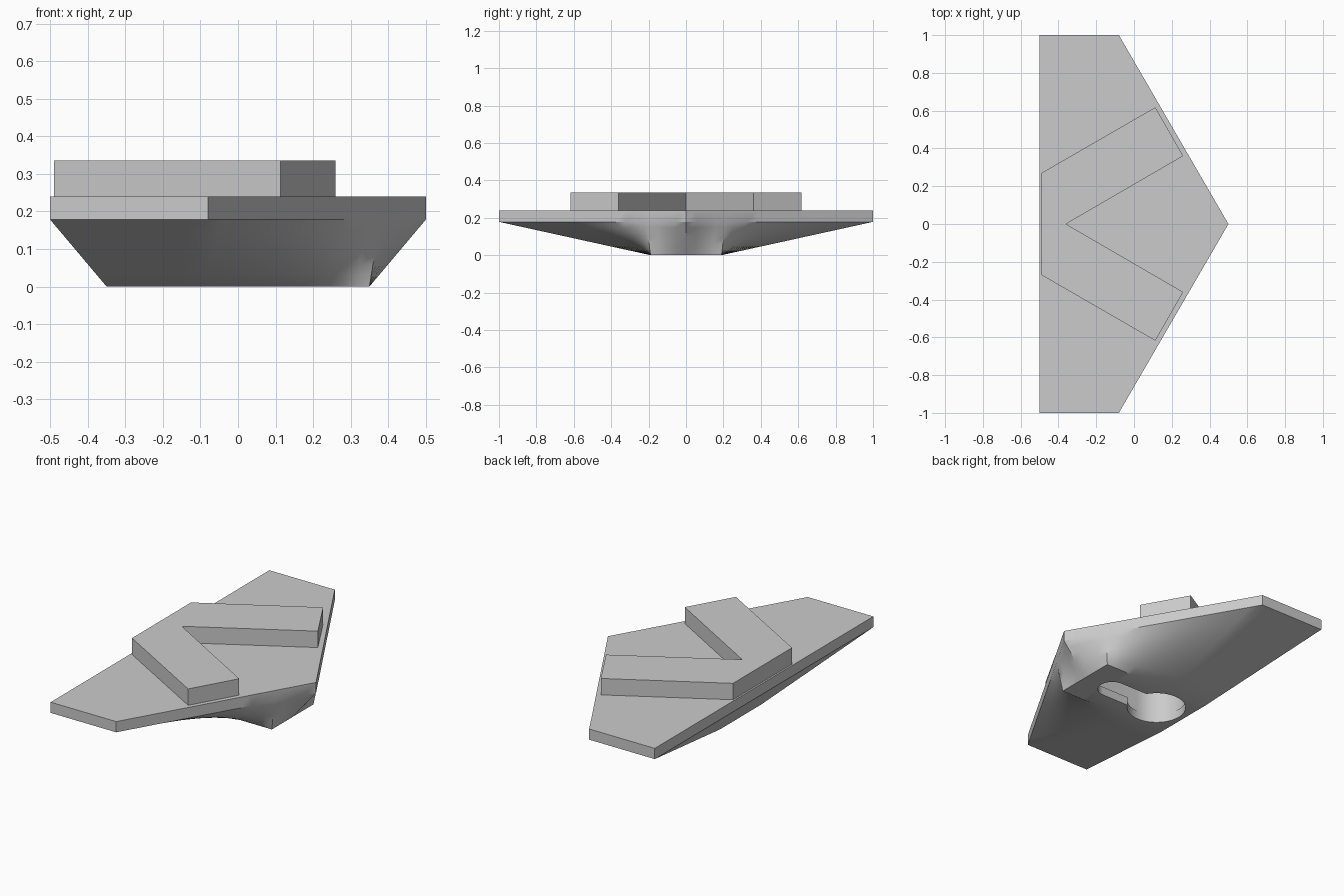
import bpy, bmesh, math
from mathutils import Vector

cube = bpy.data.objects.get("Cube")
if cube:
    bpy.data.objects.remove(cube, do_unlink=True)

grey = bpy.data.materials.new("plain grey")
grey.use_nodes = True
grey.diffuse_color = (0.6, 0.6, 0.6, 1)
grey.node_tree.nodes["Principled BSDF"].inputs["Base Color"].default_value = (0.6, 0.6, 0.6, 1)


def loft(name, rings):
    """Closed solid through equally long rings of points."""
    bm = bmesh.new()
    loops = [[bm.verts.new(p) for p in ring] for ring in rings]
    n = len(loops[0])
    for low, high in zip(loops, loops[1:]):
        for i in range(n):
            j = (i + 1) % n
            bm.faces.new((low[i], low[j], high[j], high[i]))
    bm.faces.new(loops[0][::-1])
    bm.faces.new(loops[-1])
    bmesh.ops.recalc_face_normals(bm, faces=bm.faces)
    mesh = bpy.data.meshes.new(name)
    bm.to_mesh(mesh)
    bm.free()
    mesh.materials.append(grey)
    obj = bpy.data.objects.new(name, mesh)
    bpy.context.collection.objects.link(obj)
    return obj


def prism(name, outline, z0, z1):
    return loft(name, [[(x, y, z) for x, y in outline] for z in (z0, z1)])


def capsule(x0, x1, r, steps=24):
    """Stadium outline along x."""
    pts = []
    for cx, start in ((x1, -math.pi / 2), (x0, math.pi / 2)):
        for i in range(steps + 1):
            a = start + math.pi * i / steps
            pts.append((cx + r * math.cos(a), r * math.sin(a)))
    return pts


def circle(cx, r, steps=48):
    return [(cx + r * math.cos(math.tau * i / steps), r * math.sin(math.tau * i / steps))
            for i in range(steps)]


# Body: flared base from a small rectangle to a five-sided plate
RIM, DECK = 0.178, 0.24
foot_nose, foot_front = Vector((0.35, 0)), Vector((0.35, 0.19))
foot_back, foot_mid = Vector((-0.35, 0.19)), Vector((-0.35, 0))
tip, shoulder = Vector((0.5, 0)), Vector((-0.08, 1))
corner, back_mid = Vector((-0.5, 1)), Vector((-0.5, 0))
edge = tip.lerp(shoulder, 0.21)
foot_split = foot_front.lerp(foot_back, 0.68)

spans = [(foot_nose, foot_front, tip, edge, 4),
         (foot_front, foot_split, edge, shoulder, 14),
         (foot_split, foot_back, shoulder, corner, 6),
         (foot_back, foot_mid, corner, back_mid, 4)]
pairs = [(a.lerp(b, i / n), c.lerp(d, i / n))
         for a, b, c, d, n in spans for i in range(n)]
pairs.append((foot_mid, back_mid))
flip = Vector((1, -1))
pairs += [(a * flip, b * flip) for a, b in pairs[-2:0:-1]]

LEVELS = 6
rings = [[(*a.lerp(b, k / LEVELS), RIM * k / LEVELS) for a, b in pairs]
         for k in range(LEVELS + 1)]
rings.append([(b.x, b.y, DECK) for a, b in pairs])
body = loft("body", rings)

# Keyhole mounting slot: round entry, narrow slot, wider hidden channel
cutters = [prism("entry_cutter", circle(-0.16, 0.16), -0.05, 0.12),
           prism("slot_cutter", capsule(-0.16, 0.155, 0.08), -0.05, 0.1),
           prism("channel_cutter", capsule(-0.16, 0.155, 0.165), 0.05, 0.19)]
bpy.context.view_layer.objects.active = body
for cutter in cutters:
    cutter.hide_render = True
    mod = body.modifiers.new("cut", 'BOOLEAN')
    mod.operation = 'DIFFERENCE'
    mod.solver = 'EXACT'
    mod.object = cutter
    bpy.ops.object.modifier_apply(modifier=mod.name)
    bpy.data.objects.remove(cutter, do_unlink=True)

# Raised chevron on the deck
half = [(0.26, 0.36), (0.113, 0.618), (-0.49, 0.27)]
chevron = prism("chevron", [(-0.36, 0)] + [(x, -y) for x, y in half] + half[::-1],
                DECK - 0.01, 0.335)

# Smooth the flare and the slot walls, keep the edges sharp
bpy.ops.object.select_all(action='DESELECT')
body.select_set(True)
bpy.context.view_layer.objects.active = body
bpy.ops.object.shade_smooth_by_angle(angle=math.radians(30))
